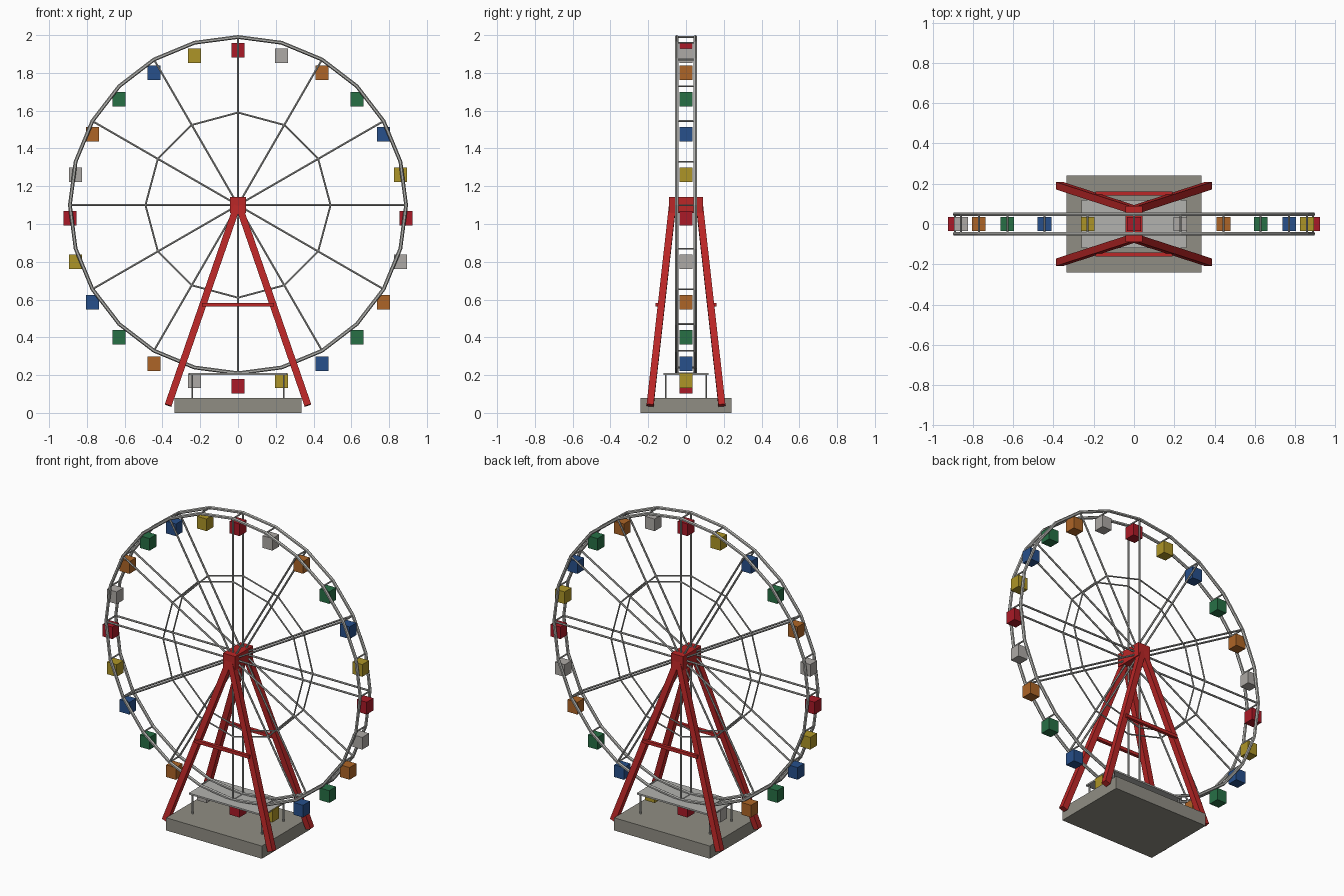
import bpy
from math import sin, cos, pi, radians
from mathutils import Vector, Matrix

if "Cube" in bpy.data.objects:
    bpy.data.objects.remove(bpy.data.objects["Cube"])


def material(name, rgb):
    m = bpy.data.materials.new(name)
    m.diffuse_color = (*rgb, 1)
    m.use_nodes = True
    m.node_tree.nodes["Principled BSDF"].inputs["Base Color"].default_value = m.diffuse_color
    return m


RED = material("red", (0.50, 0.02, 0.02))
STEEL = material("steel", (0.45, 0.45, 0.43))
CONCRETE = material("concrete", (0.28, 0.27, 0.23))
CABIN_COLOURS = [
    material("cabin_red", (0.40, 0.01, 0.02)),
    material("cabin_white", (0.42, 0.40, 0.38)),
    material("cabin_orange", (0.42, 0.13, 0.02)),
    material("cabin_green", (0.02, 0.16, 0.06)),
    material("cabin_blue", (0.02, 0.08, 0.26)),
    material("cabin_yellow", (0.42, 0.30, 0.02)),
]

HUB_Z, RADIUS, RIM_Y = 1.10, 0.89, 0.049


def finish(name, mat):
    ob = bpy.context.object
    ob.name = name
    ob.data.materials.append(mat)
    return ob


def box(name, centre, size, mat):
    bpy.ops.mesh.primitive_cube_add(size=1, location=centre)
    bpy.context.object.scale = size
    return finish(name, mat)


def frame(a, b):
    # axes with local z running from a to b
    z = (b - a).normalized()
    ref = Vector((0, 1, 0)) if abs(z.y) < 0.9 else Vector((1, 0, 0))
    x = ref.cross(z).normalized()
    m = Matrix((x, z.cross(x), z)).transposed().to_4x4()
    m.translation = (a + b) / 2
    return m


def beam(name, a, b, width, mat):
    a, b = Vector(a), Vector(b)
    ob = box(name, (0, 0, 0), (1, 1, 1), mat)
    ob.matrix_world = frame(a, b) @ Matrix.Diagonal((width, width, (b - a).length, 1))


def rod(name, a, b, radius, mat):
    a, b = Vector(a), Vector(b)
    bpy.ops.mesh.primitive_cylinder_add(vertices=6, radius=radius, depth=(b - a).length)
    bpy.context.object.matrix_world = frame(a, b)
    finish(name, mat)


def ring(name, y, radius, thickness, sides):
    bpy.ops.mesh.primitive_torus_add(
        location=(0, y, HUB_Z), rotation=(pi / 2, 0, 0), major_radius=radius,
        minor_radius=thickness, major_segments=sides, minor_segments=6)
    finish(name, STEEL)
    bpy.ops.object.shade_flat()


def on_wheel(angle, radius, y):
    return (radius * sin(angle), y, HUB_Z + radius * cos(angle))


# two wheel faces: rim, inner ring and spokes
for y in (-RIM_Y, RIM_Y):
    ring("rim", y, RADIUS, 0.01, 24)
    ring("inner_ring", y, 0.49, 0.005, 12)
    for i in range(12):
        rod("spoke", (0, y, HUB_Z), on_wheel(radians(30 * i), RADIUS, y), 0.006, STEEL)

# cross rods with hanging cabins
for i in range(24):
    a = radians(15 * i)
    rod("cross_rod", on_wheel(a, RADIUS, -RIM_Y), on_wheel(a, RADIUS, RIM_Y), 0.005, STEEL)
    x, _, z = on_wheel(a, RADIUS, 0)
    box("cabin", (x, 0, z - 0.07), (0.068, 0.068, 0.077), CABIN_COLOURS[i % 6])

# hub
box("hub", (0, 0, HUB_Z), (0.086, 0.18, 0.086), RED)

# A-frame supports
for sy in (-1, 1):
    for sx in (-1, 1):
        beam("support_leg", (sx * 0.37, sy * 0.19, 0.04), (0, sy * 0.07, 1.11), 0.037, RED)
    box("leg_brace", (0, sy * 0.152, 0.573), (0.38, 0.02, 0.02), RED)

# base and boarding platform
box("base", (0, 0, 0.04), (0.67, 0.48, 0.08), CONCRETE)
box("boarding_deck", (0, 0, 0.206), (0.52, 0.24, 0.01), STEEL)
for sx in (-1, 1):
    for sy in (-1, 1):
        rod("deck_post", (sx * 0.243, sy * 0.107, 0.07), (sx * 0.243, sy * 0.107, 0.205), 0.005, STEEL)
